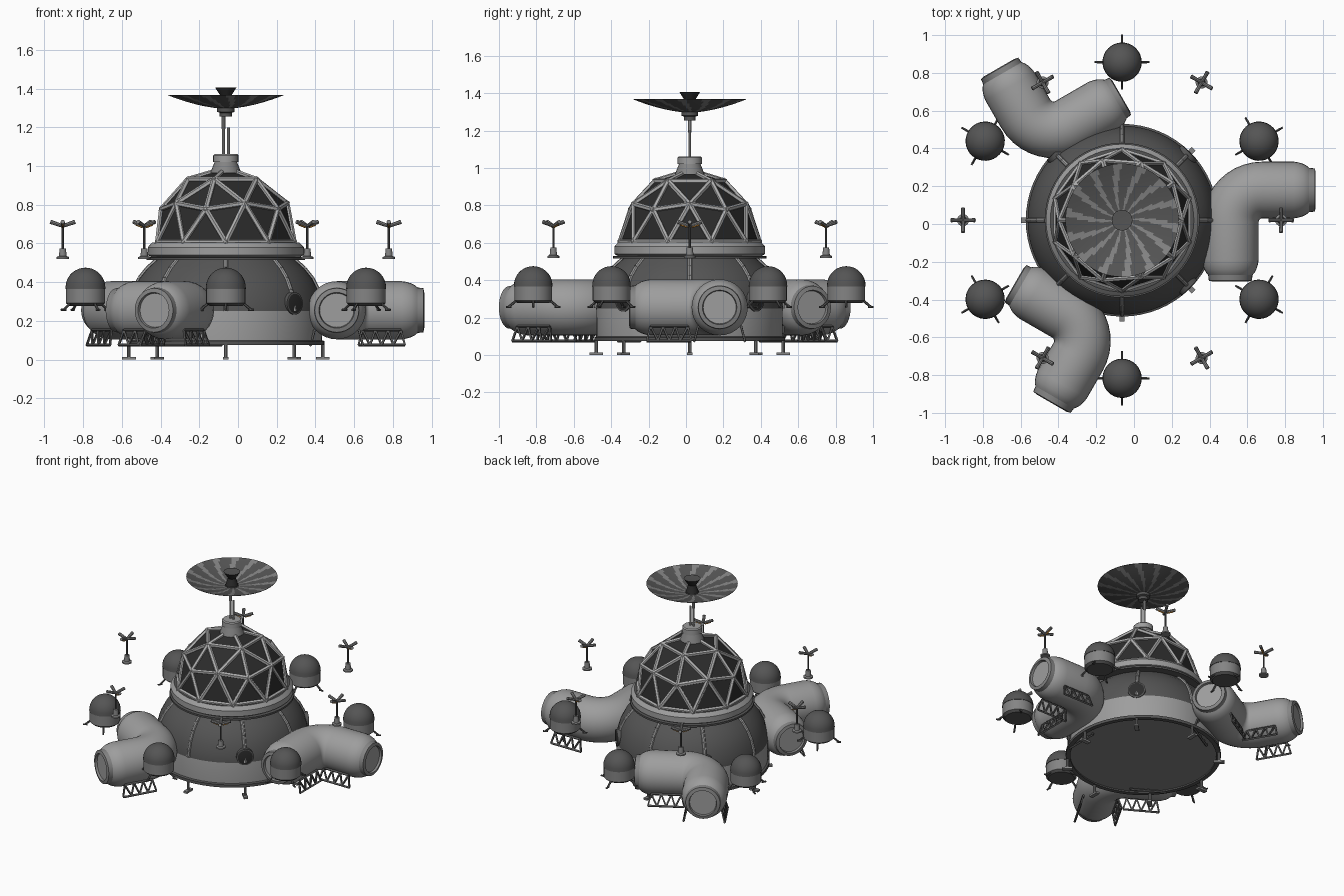
import bpy, bmesh, math
from math import sin, cos, pi, radians
from mathutils import Matrix, Vector

if "Cube" in bpy.data.objects:
    bpy.data.objects.remove(bpy.data.objects["Cube"], do_unlink=True)

CENTRE = Matrix.Translation((-0.063, 0.02, 0))


def material(name, rgb):
    m = bpy.data.materials.new(name)
    m.use_nodes = True
    m.diffuse_color = (*rgb, 1)
    m.node_tree.nodes["Principled BSDF"].inputs["Base Color"].default_value = (*rgb, 1)
    return m


PALE = material("pale grey frame", (0.42, 0.42, 0.42))
LIGHT = material("light grey panel", (0.34, 0.34, 0.34))
MID = material("mid grey metal", (0.23, 0.23, 0.23))
DARK = material("dark grey shell", (0.09, 0.09, 0.09))
GLASS = material("black glass", (0.025, 0.025, 0.025))
ORANGE = material("orange lamp", (0.6, 0.25, 0.03))


def turn(degrees):
    return Matrix.Rotation(radians(degrees), 4, 'Z')


def finish(bm, name, mats, places=(Matrix(),), smooth=True):
    """Turn a bmesh into one linked object per placement."""
    bmesh.ops.recalc_face_normals(bm, faces=bm.faces)
    mesh = bpy.data.meshes.new(name)
    bm.to_mesh(mesh)
    bm.free()
    for m in mats:
        mesh.materials.append(m)
    made = []
    for place in places:
        ob = bpy.data.objects.new(name, mesh)
        bpy.context.collection.objects.link(ob)
        ob.matrix_world = CENTRE @ place
        made.append(ob)
    if smooth:
        bpy.ops.object.select_all(action='DESELECT')
        made[0].select_set(True)
        bpy.context.view_layer.objects.active = made[0]
        bpy.ops.object.shade_smooth_by_angle(angle=radians(35))


def lathe(bm, profile, segs=32, matrix=Matrix(), slots=None):
    """Revolve (radius, height) points about z; slots gives a material per band."""
    rings = []
    for r, z in profile:
        if r == 0:
            rings.append([bm.verts.new(matrix @ Vector((0, 0, z)))] * segs)
        else:
            rings.append([bm.verts.new(matrix @ Vector((r * cos(2 * pi * i / segs), r * sin(2 * pi * i / segs), z)))
                          for i in range(segs)])
    for k in range(len(rings) - 1):
        a, b = rings[k], rings[k + 1]
        for i in range(segs):
            j = (i + 1) % segs
            corners = list(dict.fromkeys((a[i], a[j], b[j], b[i])))
            bm.faces.new(corners).material_index = slots[k] if slots else 0


def bar(bm, p, q, r, sides=6, r2=None, slot=0):
    p, q = Vector(p), Vector(q)
    d = q - p
    place = Matrix.Translation((p + q) / 2) @ d.to_track_quat('Z', 'Y').to_matrix().to_4x4()
    made = bmesh.ops.create_cone(bm, cap_ends=True, segments=sides, radius1=r,
                                 radius2=r if r2 is None else r2, depth=d.length, matrix=place)
    for f in {f for v in made["verts"] for f in v.link_faces}:
        f.material_index = slot


# Main hull: light skirt, dark shoulder, grey floor
bm = bmesh.new()
shoulder = [(0.5, 0.25), (0.492, 0.3), (0.475, 0.36), (0.445, 0.42), (0.405, 0.47), (0.35, 0.52)]
lathe(bm, [(0, 0.085), (0.48, 0.085), (0.48, 0.075), (0.51, 0.075), (0.51, 0.095), (0.497, 0.1)] + shoulder + [(0, 0.52)],
      64, slots=[2, 1, 1, 1, 1, 0] + [1] * 6)
finish(bm, "hull", [LIGHT, DARK, MID])

# Ribs running down the hull shoulder
bm = bmesh.new()
for (r1, z1), (r2, z2) in zip(shoulder, shoulder[1:]):
    bar(bm, (r1, 0, z1), (r2, 0, z2), 0.012, 8)
finish(bm, "hull_rib", [LIGHT], [turn(45 * i) for i in range(8)])

# Round portholes
bm = bmesh.new()
outward = Matrix.Translation((0.475, 0, 0.29)) @ Matrix.Rotation(pi / 2, 4, 'Y')
lathe(bm, [(0.058, 0), (0.058, 0.03), (0.05, 0.032), (0, 0.032)], 24, outward, [0, 0, 1])
finish(bm, "porthole", [DARK, GLASS], [turn(45 + 90 * i) for i in range(4)])

# Landing legs under the hull, each with a narrow radial foot
bm = bmesh.new()
bar(bm, (0.5, 0, 0.09), (0.5, 0, 0.01), 0.009, 8)
foot = Matrix.Translation((0.5, 0, 0.007)) @ Matrix.Diagonal((0.07, 0.028, 0.014, 1))
bmesh.ops.create_cube(bm, size=1, matrix=foot)
finish(bm, "hull_foot", [MID], [turn(45 * i) for i in range(8)])

# Collar between hull and glass dome
bm = bmesh.new()
lathe(bm, [(0.3, 0.515), (0.41, 0.515), (0.41, 0.528), (0.385, 0.53), (0.403, 0.54), (0.403, 0.58),
           (0.39, 0.595), (0.38, 0.605), (0, 0.605)], 64, slots=[1, 1, 1, 0, 0, 0, 0, 1])
finish(bm, "collar", [LIGHT, DARK])

# Geodesic dome: glass panes and struts along every edge
bm = bmesh.new()
bmesh.ops.create_icosphere(bm, subdivisions=2, radius=1)
bmesh.ops.delete(bm, geom=[v for v in bm.verts if v.co.z < -0.01], context='VERTS')
bm.transform(Matrix.Translation((0, 0, 0.607)) @ turn(180) @ Matrix.Diagonal((0.37, 0.37, 0.38, 1)))
struts = bmesh.new()
for e in bm.edges:
    bar(struts, e.verts[0].co, e.verts[1].co, 0.0145, 6)
for v in bm.verts:
    bmesh.ops.create_icosphere(struts, subdivisions=1, radius=0.018, matrix=Matrix.Translation(v.co))
finish(bm, "dome_glass", [GLASS], smooth=False)
finish(struts, "dome_struts", [PALE], smooth=False)

# Cap on the dome and the two mast rods
bm = bmesh.new()
lathe(bm, [(0.08, 0.965), (0.058, 1.02), (0.065, 1.02), (0.065, 1.055), (0.058, 1.062), (0, 1.062)], 24,
      slots=[1, 0, 0, 0, 0])
finish(bm, "dome_cap", [LIGHT, MID])
bm = bmesh.new()
bar(bm, (-0.012, 0, 1.05), (-0.012, 0, 1.2), 0.007, 10)
bar(bm, (-0.012, 0, 1.19), (-0.012, 0, 1.27), 0.010, 10)
bar(bm, (0.014, 0, 1.05), (0.014, 0, 1.2), 0.007, 10)
finish(bm, "mast", [PALE])

# Dish antenna with swirled streaks, hub below and flared feed above
bm = bmesh.new()
steps = [i / 10 for i in range(11)]
lathe(bm, [(0.3 * t, 1.296 + 0.07 * t ** 1.7) for t in steps]
      + [(0.3 * t, 1.302 + 0.066 * t ** 1.7) for t in reversed(steps)], 112)
for f in bm.faces:
    c = f.calc_center_median()
    wave = sin(14 * math.atan2(c.y, c.x) + 12 * c.xy.length)
    f.material_index = 1 if wave > 0.55 else 0
finish(bm, "dish", [DARK, MID])
bm = bmesh.new()
lathe(bm, [(0, 1.255), (0.032, 1.255), (0.032, 1.275), (0.045, 1.28), (0.045, 1.31), (0, 1.31)], 20,
      slots=[1] * 5)
lathe(bm, [(0, 1.3), (0.045, 1.3), (0.026, 1.36), (0.055, 1.405), (0.045, 1.405), (0, 1.4)], 20,
      slots=[0, 0, 0, 1, 1])
finish(bm, "dish_feed", [GLASS, DARK])

# Three elbow tunnels
ARMS = [turn(120 * i) for i in range(3)]
Z, BEND = 0.255, 0.17
LEG_X, LEG_Y, END_Y, END_X = 0.573, 0.16, -0.29, 0.99
ends = [(0, 0.118), (0.012, 0.128), (0.03, 0.138), (0.055, 0.146), (0.08, 0.15)]
path = [(LEG_X, END_Y + d, 90, r) for d, r in ends]
for i in range(11):
    a = radians(9 * i)
    path.append((LEG_X + BEND - BEND * cos(a), LEG_Y - BEND + BEND * sin(a), 90 - 9 * i, 0.15))
path += [(END_X - d, LEG_Y, 0, r) for d, r in reversed(ends)]
bm = bmesh.new()
rings = []
for x, y, heading, r in path:
    side = Vector((sin(radians(heading)), -cos(radians(heading)), 0))
    rings.append([bm.verts.new(Vector((x, y, Z)) + side * r * cos(pi * i / 16) + Vector((0, 0, r * sin(pi * i / 16))))
                  for i in range(32)])
for a, b in zip(rings, rings[1:]):
    for i in range(32):
        bm.faces.new((a[i], a[(i + 1) % 32], b[(i + 1) % 32], b[i]))
finish(bm, "tunnel", [LIGHT], ARMS)

# Hatch at each tunnel end
bm = bmesh.new()
hatch = [(0.118, -0.005), (0.114, 0.03), (0.092, 0.035), (0.088, 0.02), (0, 0.02)]
for place in (Matrix.Translation((LEG_X, END_Y, Z)) @ Matrix.Rotation(pi / 2, 4, 'X'),
              Matrix.Translation((END_X, LEG_Y, Z)) @ Matrix.Rotation(pi / 2, 4, 'Y')):
    lathe(bm, hatch, 32, place, [0, 0, 0, 1])
finish(bm, "tunnel_hatch", [MID, LIGHT], ARMS)

# Splayed truss pairs carrying each tunnel
bm = bmesh.new()


def truss(origin, along, across):
    o, u, w = Vector(origin), Vector(along), Vector(across)
    for s in (-1, 1):
        low = [o + u * t + w * 0.135 * s + Vector((0, 0, 0.075)) for t in (-0.12, -0.06, 0, 0.06, 0.12)]
        top = [o + u * t + w * 0.115 * s + Vector((0, 0, 0.152)) for t in (-0.1, -0.033, 0.033, 0.1)]
        bar(bm, low[0], low[-1], 0.008, 4)
        bar(bm, top[0], top[-1], 0.008, 4)
        for i, t in enumerate(top):
            bar(bm, low[i], t, 0.007, 4)
            bar(bm, t, low[i + 1], 0.007, 4)


truss((LEG_X, -0.11, 0), (0, 1, 0), (1, 0, 0))
truss((0.805, LEG_Y, 0), (1, 0, 0), (0, 1, 0))
finish(bm, "tunnel_truss", [DARK], ARMS, smooth=False)

# Six domed pods on short splayed legs
PODS = [turn(30 + 60 * i) @ Matrix.Translation((0.837, 0, 0)) for i in range(6)]
bm = bmesh.new()
roof = [(0.103 * cos(radians(a)), 0.372 + 0.103 * sin(radians(a))) for a in range(0, 90, 10)] + [(0, 0.475)]
lathe(bm, [(0, 0.278), (0.085, 0.278), (0.101, 0.292), (0.101, 0.366), (0.104, 0.366)] + roof, 32,
      slots=[1, 1, 0] + [1] * 11)
finish(bm, "pod", [MID, DARK], PODS)
bm = bmesh.new()
for i in range(4):
    m = turn(90 * i)
    bar(bm, m @ Vector((0.08, 0, 0.3)), m @ Vector((0.13, 0, 0.258)), 0.007)
    bar(bm, m @ Vector((0.115, 0, 0.257)), m @ Vector((0.145, 0, 0.257)), 0.006)
finish(bm, "pod_legs", [DARK], PODS)

# Six small rotors on poles, two blades of each with a lamp strip below
bm = bmesh.new()
lathe(bm, [(0, 0.52), (0.032, 0.52), (0.032, 0.53), (0.02, 0.535), (0.016, 0.575), (0, 0.575)], 16,
      slots=[1] * 5)
bar(bm, (0, 0, 0.57), (0, 0, 0.69), 0.006, 8)
for i in range(4):
    m = turn(90 * i)
    bar(bm, m @ Vector((0, 0, 0.69)), m @ Vector((0.064, 0, 0.712)), 0.009, 8, 0.011, slot=1)
    if i % 2:
        bar(bm, m @ Vector((0.012, 0, 0.684)), m @ Vector((0.05, 0, 0.697)), 0.005, 6, slot=2)
finish(bm, "rotor", [DARK, MID, ORANGE], [turn(60 * i) @ Matrix.Translation((0.842, 0, 0)) for i in range(6)])
